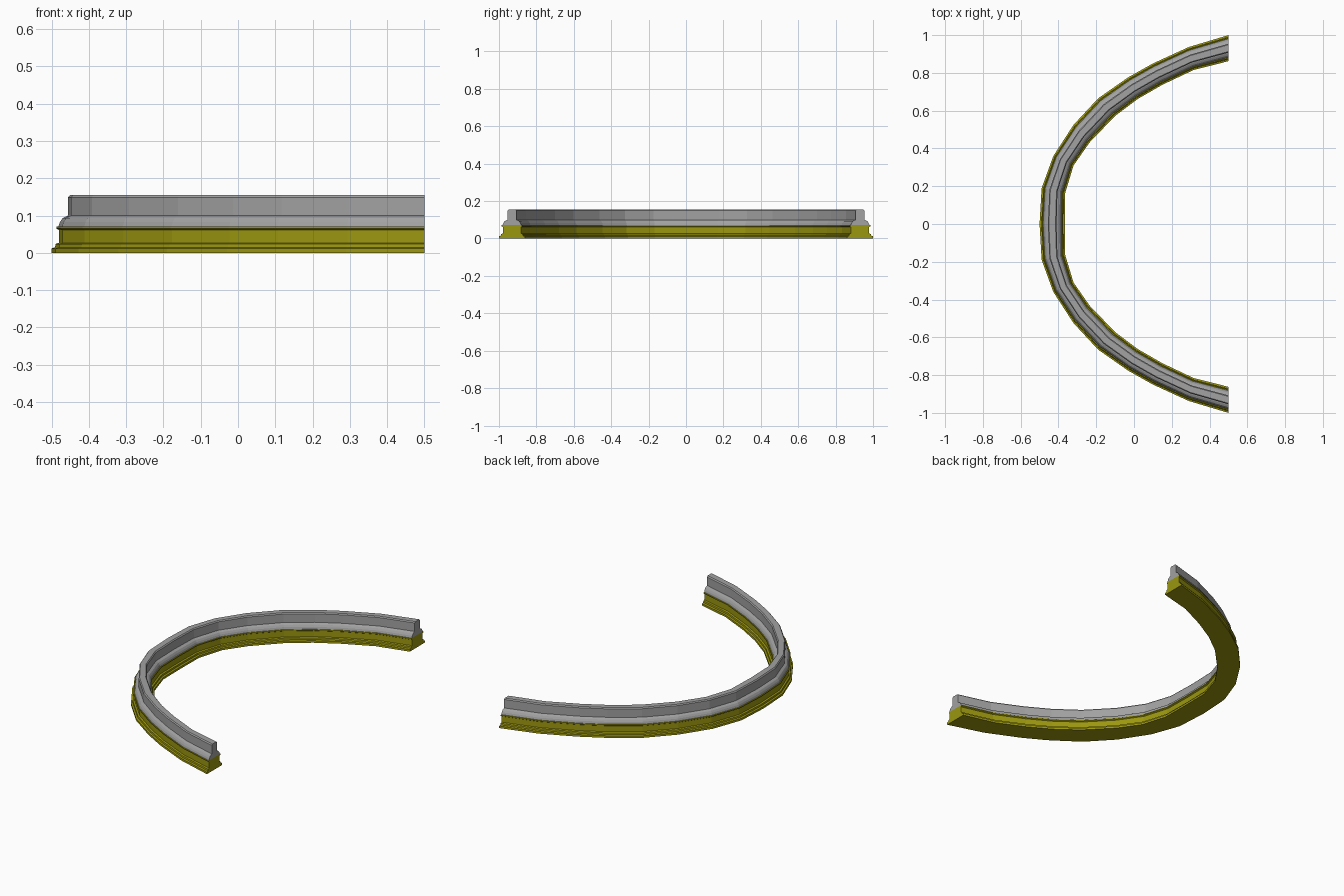
import bpy
import bmesh
from mathutils import Vector

cube = bpy.data.objects.get("Cube")
if cube:
    bpy.data.objects.remove(cube, do_unlink=True)


def make_material(name, rgb):
    mat = bpy.data.materials.new(name)
    mat.use_nodes = True
    color = (*rgb, 1.0)
    mat.diffuse_color = color
    mat.node_tree.nodes["Principled BSDF"].inputs["Base Color"].default_value = color
    return mat


olive = make_material("olive yellow", (0.33, 0.31, 0.005))
grey = make_material("mid grey", (0.36, 0.36, 0.36))

# Outer and inner edges of the arch, from the cut end to the middle
OUTER = [(0.5, 1.0), (0.29, 0.937), (0.10, 0.85), (-0.03, 0.777), (-0.19, 0.665),
         (-0.32, 0.525), (-0.427, 0.36), (-0.489, 0.19), (-0.5, 0)]
INNER = [(0.5, 0.862), (0.315, 0.815), (0.15, 0.737), (0.02, 0.662), (-0.10, 0.572),
         (-0.235, 0.432), (-0.32, 0.31), (-0.364, 0.165), (-0.366, 0)]

# Half profiles: (fraction of width from the outer edge, height)
BASE = [(0, 0), (0, 0.012), (0.07, 0.015), (0.08, 0.024), (0.15, 0.027),
        (0.15, 0.061), (0.10, 0.065), (0.10, 0.071)]
RAIL = [(0.14, 0.071), (0.17, 0.083), (0.22, 0.093), (0.29, 0.098), (0.33, 0.1),
        (0.33, 0.149), (0.37, 0.155)]


def mirror_path(half):
    return half + [(x, -y) for x, y in reversed(half[:-1])]


def sweep(name, half_profile, mat):
    """Sweep a symmetric profile between the two arch edges and cap both ends."""
    profile = half_profile + [(1 - t, z) for t, z in reversed(half_profile)]
    bm = bmesh.new()
    rings = []
    for o, i in zip(mirror_path(OUTER), mirror_path(INNER)):
        o, i = Vector((*o, 0)), Vector((*i, 0))
        rings.append([bm.verts.new(o.lerp(i, t) + Vector((0, 0, z))) for t, z in profile])
    n = len(profile)
    for a, b in zip(rings, rings[1:]):
        for k in range(n):
            m = (k + 1) % n
            bm.faces.new((a[k], a[m], b[m], b[k]))
    bm.faces.new(rings[0])
    bm.faces.new(rings[-1])
    bmesh.ops.recalc_face_normals(bm, faces=bm.faces[:])
    mesh = bpy.data.meshes.new(name)
    bm.to_mesh(mesh)
    bm.free()
    mesh.materials.append(mat)
    obj = bpy.data.objects.new(name, mesh)
    bpy.context.collection.objects.link(obj)
    return obj


# Stepped lower moulding and the raised rail above it
sweep("base_moulding", BASE, olive)
sweep("upper_rail", RAIL, grey)
